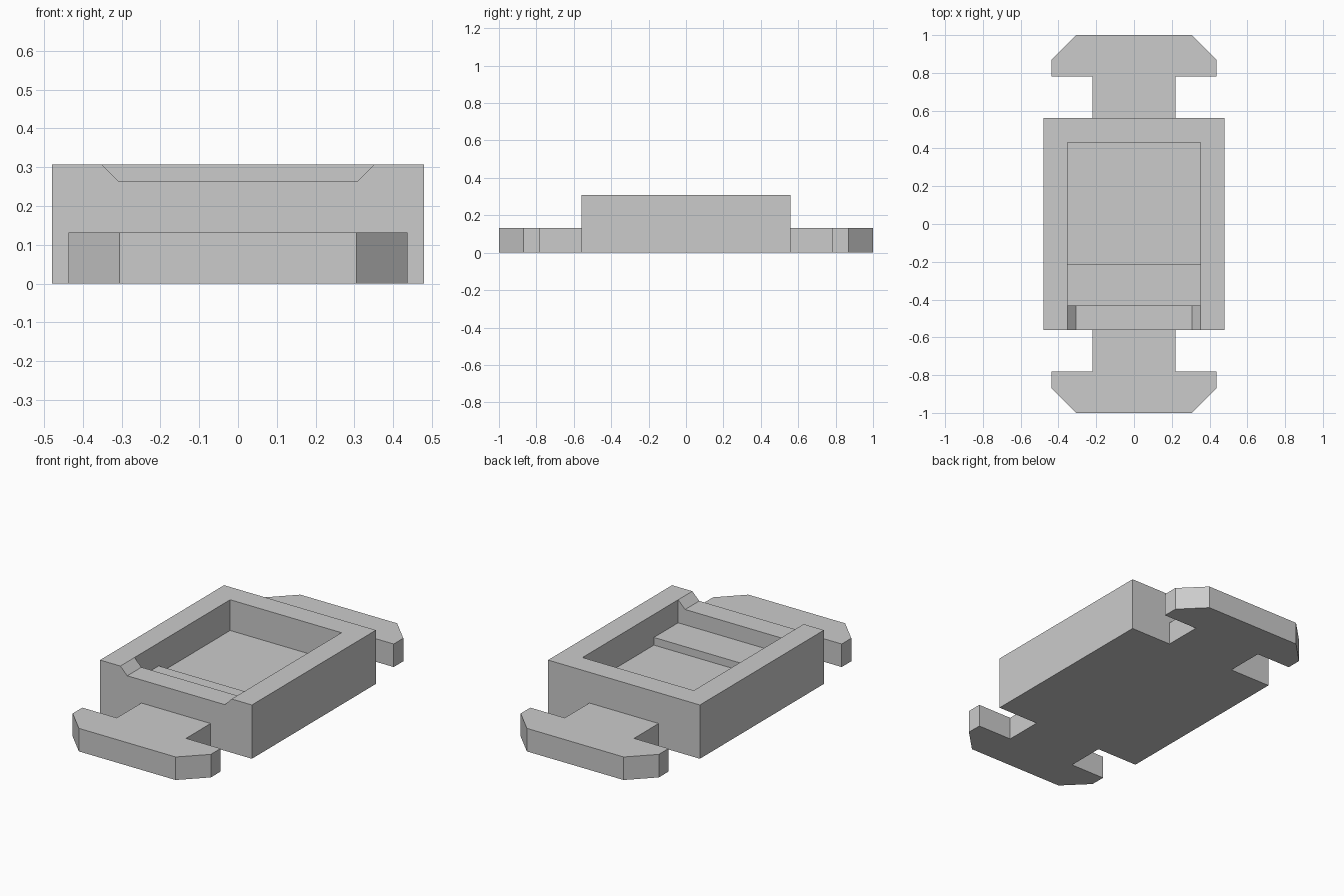
import bpy
import bmesh
from mathutils import Vector

default = bpy.data.objects.get("Cube")
if default:
    bpy.data.objects.remove(default, do_unlink=True)

U = 0.0439                      # height step shared by all levels
TOP, NOTCH, SHELF, FLOOR = 7 * U, 6 * U, 4 * U, 3 * U
HALF_W, HALF_L = 0.48, 0.56     # body half width and half length
IN_W, IN_L = 0.352, 0.432       # pocket half width and half length

grey = bpy.data.materials.new("plain grey")
grey.use_nodes = True
grey.diffuse_color = (0.6, 0.6, 0.6, 1)
grey.node_tree.nodes["Principled BSDF"].inputs["Base Color"].default_value = (0.6, 0.6, 0.6, 1)


def prism(name, points, sweep):
    """Flat outline swept along a vector into a solid."""
    bm = bmesh.new()
    face = bm.faces.new([bm.verts.new(p) for p in points])
    swept = bmesh.ops.extrude_face_region(bm, geom=[face])["geom"]
    verts = [g for g in swept if isinstance(g, bmesh.types.BMVert)]
    bmesh.ops.translate(bm, verts=verts, vec=Vector(sweep))
    bmesh.ops.recalc_face_normals(bm, faces=bm.faces)
    mesh = bpy.data.meshes.new(name)
    bm.to_mesh(mesh)
    bm.free()
    mesh.materials.append(grey)
    obj = bpy.data.objects.new(name, mesh)
    bpy.context.collection.objects.link(obj)
    return obj


def carve(target, cutter):
    """Subtract the cutter, then discard it."""
    cutter.hide_render = True
    mod = target.modifiers.new("cut", "BOOLEAN")
    mod.operation, mod.solver, mod.object = "DIFFERENCE", "EXACT", cutter
    bpy.context.view_layer.objects.active = target
    bpy.ops.object.modifier_apply(modifier=mod.name)
    bpy.data.objects.remove(cutter, do_unlink=True)


# Body block
body = prism("body", [(-HALF_W, -HALF_L, 0), (HALF_W, -HALF_L, 0),
                      (HALF_W, HALF_L, 0), (-HALF_W, HALF_L, 0)], (0, 0, TOP))

# Pocket with a raised shelf at the front, as a stepped side profile
side = [(-IN_L, TOP + U), (-IN_L, SHELF), (-0.213, SHELF),
        (-0.213, FLOOR), (IN_L, FLOOR), (IN_L, TOP + U)]
carve(body, prism("pocket_cutter", [(-IN_W, y, z) for y, z in side], (2 * IN_W, 0, 0)))

# Sloped notch through the front wall
low = IN_W - (TOP - NOTCH)
wide = IN_W + U
notch = [(-low, NOTCH), (low, NOTCH), (wide, TOP + U), (-wide, TOP + U)]
carve(body, prism("notch_cutter", [(x, -HALF_L - U, z) for x, z in notch],
                  (0, HALF_L - IN_L + 2 * U, 0)))

# T-shaped tabs on both ends
half = [(0.219, HALF_L), (0.219, 0.782), (0.437, 0.782), (0.437, 0.869), (0.306, 1)]
outline = half + [(-x, y) for x, y in reversed(half)]
for name, s in (("front_tab", -1), ("back_tab", 1)):
    prism(name, [(x, s * y, 0) for x, y in outline], (0, 0, FLOOR))
